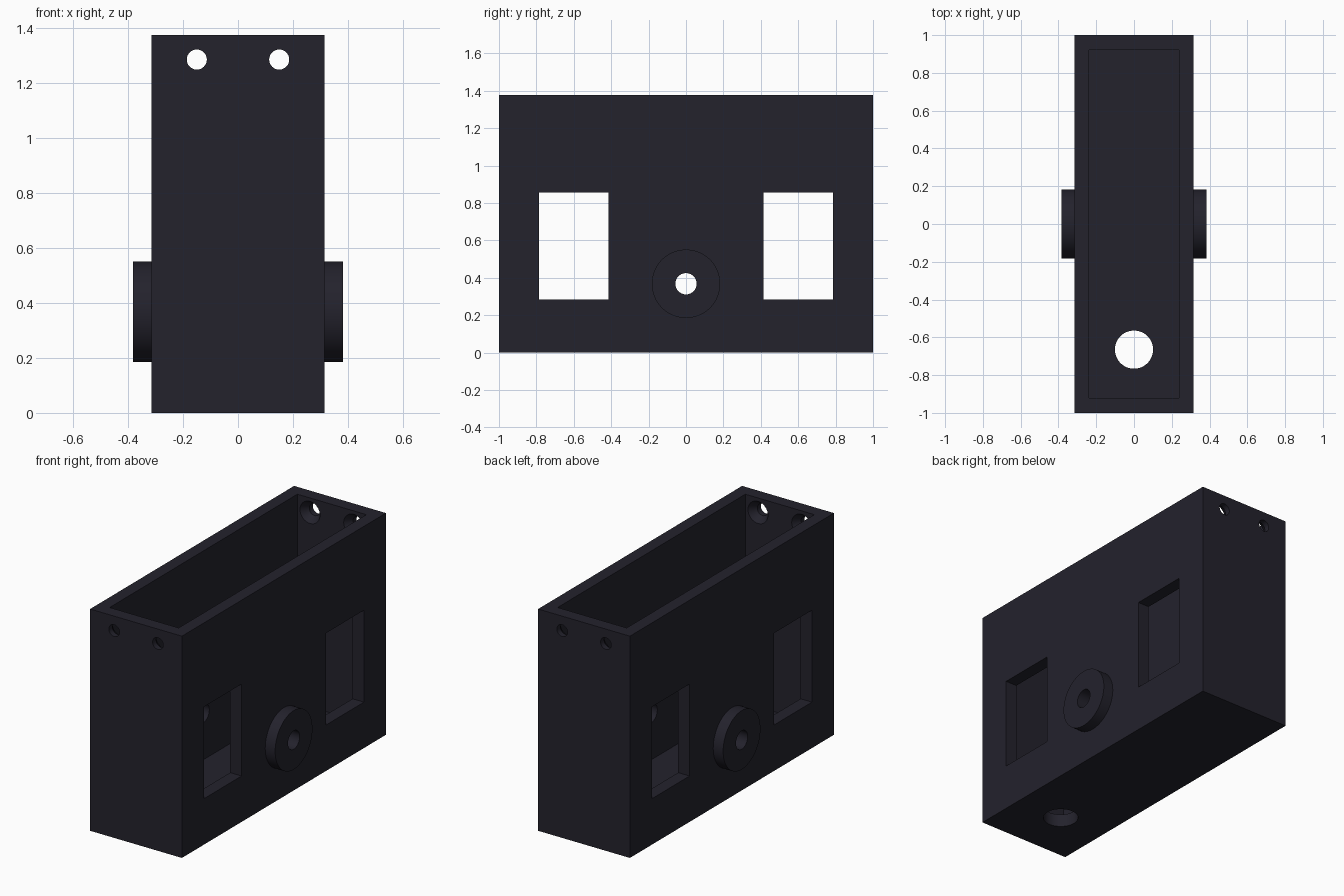
import bpy
import math

if "Cube" in bpy.data.objects:
    bpy.data.objects.remove(bpy.data.objects["Cube"])

HX, HY, H = 0.315, 1.0, 1.376        # outer half width, half length, height
IX, IY, FLOOR = 0.237, 0.92, 0.08    # inner half width, half length, floor thickness
AXLE_Z, AXLE_R = 0.368, 0.057

mat = bpy.data.materials.new("dark slate")
mat.diffuse_color = (0.0170, 0.0160, 0.0255, 1)
mat.use_nodes = True
mat.node_tree.nodes["Principled BSDF"].inputs["Base Color"].default_value = mat.diffuse_color


def box(name, lo, hi):
    bpy.ops.mesh.primitive_cube_add(size=1, location=[(a + b) / 2 for a, b in zip(lo, hi)])
    ob = bpy.context.object
    ob.name = name
    ob.scale = [b - a for a, b in zip(lo, hi)]
    bpy.ops.object.transform_apply(location=True, rotation=True, scale=True)
    return ob


def cone(name, center, r1, r2, depth, rot=(0, 0, 0)):
    bpy.ops.mesh.primitive_cone_add(vertices=64, radius1=r1, radius2=r2, depth=depth,
                                    location=center, rotation=rot)
    ob = bpy.context.object
    ob.name = name
    bpy.ops.object.transform_apply(location=True, rotation=True, scale=True)
    return ob


def boolean(target, tool, operation):
    bpy.ops.object.select_all(action='DESELECT')
    target.select_set(True)
    bpy.context.view_layer.objects.active = target
    mod = target.modifiers.new(operation.lower(), 'BOOLEAN')
    mod.operation, mod.solver, mod.object = operation, 'EXACT', tool
    bpy.ops.object.modifier_apply(modifier=mod.name)
    bpy.data.objects.remove(tool)


QUARTER = math.pi / 2

# Open-topped case
case = box("case", (-HX, -HY, 0), (HX, HY, H))

# Round bosses on both long sides, sunk slightly into the wall
for s in (-1, 1):
    boss = cone("boss", (s * 0.333, 0, AXLE_Z), 0.183, 0.183, 0.1, (0, QUARTER, 0))
    boolean(case, boss, 'UNION')

# Hollow interior
boolean(case, box("cavity", (-IX, -IY, FLOOR), (IX, IY, H + 0.2)), 'DIFFERENCE')

# Axle hole through both bosses
boolean(case, cone("axle_hole", (0, 0, AXLE_Z), AXLE_R, AXLE_R, 1.2, (0, QUARTER, 0)), 'DIFFERENCE')

# Rectangular windows through both long walls
for s in (-1, 1):
    y0, y1 = sorted((s * 0.415, s * 0.785))
    boolean(case, box("window", (-0.6, y0, 0.285), (0.6, y1, 0.855)), 'DIFFERENCE')

# Cable hole in the floor
boolean(case, cone("floor_hole", (0, -0.665, 0.04), 0.101, 0.101, 0.3), 'DIFFERENCE')

# Screw holes in the end walls, countersunk from the inside
for x in (-0.15, 0.15):
    boolean(case, cone("screw_hole", (x, 0, 1.286), 0.0365, 0.0365, 2.4, (QUARTER, 0, 0)), 'DIFFERENCE')
    for s in (-1, 1):
        # wide end sits just inside the cavity, narrow end inside the wall
        sink = cone("countersink", (x, s * 0.94, 1.286), 0.072, 0.0365, 0.05,
                    (-s * QUARTER, 0, 0))
        boolean(case, sink, 'DIFFERENCE')

# Finish: one colour, sharp edges kept
case.data.materials.clear()
case.data.materials.append(mat)
for p in case.data.polygons:
    p.material_index = 0
bpy.ops.object.select_all(action='DESELECT')
case.select_set(True)
bpy.context.view_layer.objects.active = case
bpy.ops.object.shade_smooth_by_angle(angle=math.radians(30))
